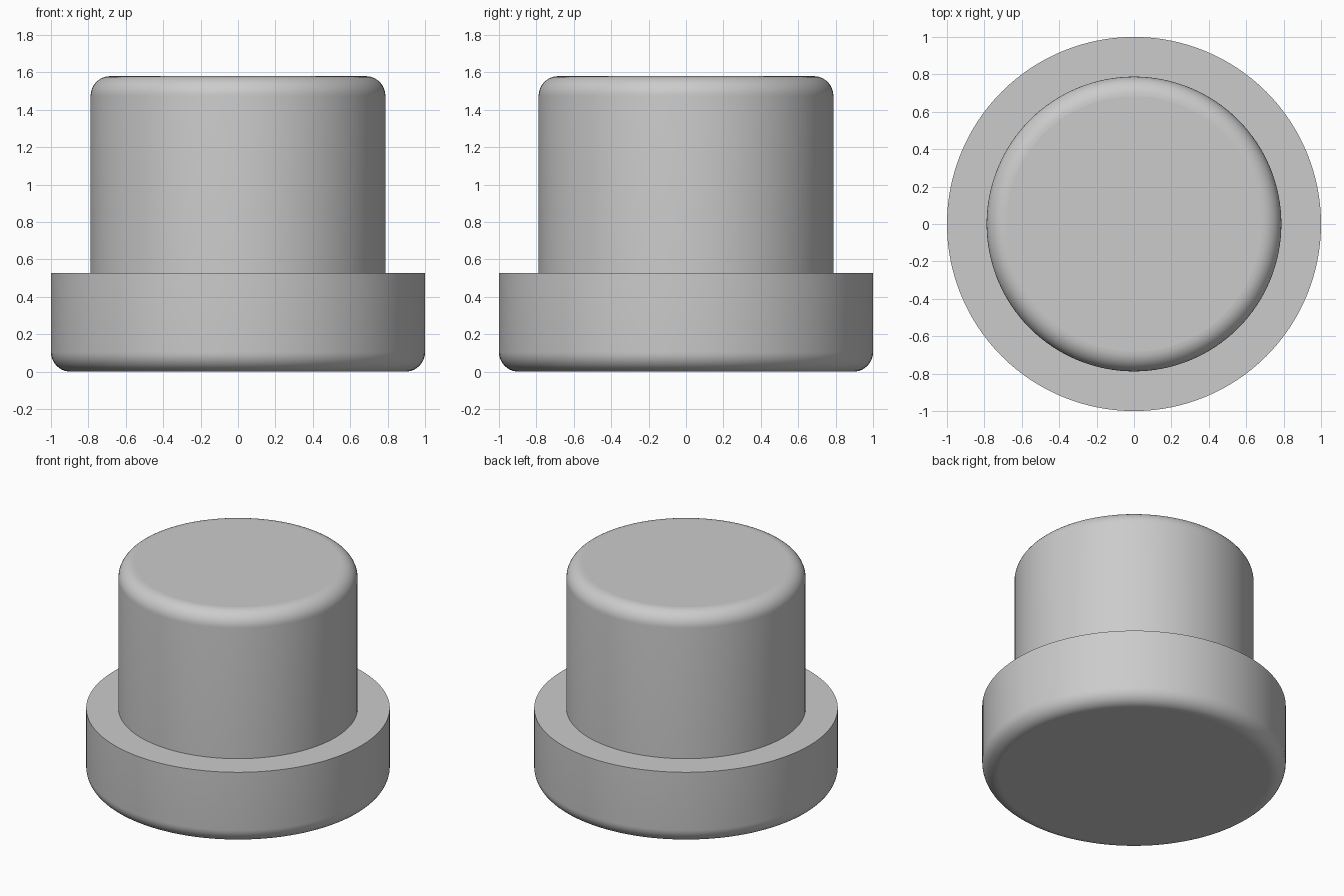
import bpy
import bmesh
import math

cube = bpy.data.objects.get("Cube")
if cube:
    bpy.data.objects.remove(cube, do_unlink=True)

SIDES = 128
BASE_R, BASE_TOP = 1.0, 0.527
PLUG_R, PLUG_TOP = 0.788, 1.58
FILLET = 0.105

grey = bpy.data.materials.new("plain grey")
grey.use_nodes = True
colour = (0.6, 0.6, 0.6, 1)
grey.diffuse_color = colour
grey.node_tree.nodes["Principled BSDF"].inputs["Base Color"].default_value = colour


def arc(r, z, start, steps=10):
    """Quarter-circle fillet around (r, z), from the start angle in degrees."""
    angles = [math.radians(start + 90 * i / steps) for i in range(steps + 1)]
    return [(r + FILLET * math.cos(a), z + FILLET * math.sin(a)) for a in angles]


def lathe(name, profile):
    """Closed solid of revolution about z, capped at both ends."""
    bm = bmesh.new()
    turn = [math.tau * i / SIDES for i in range(SIDES)]
    rings = [[bm.verts.new((r * math.cos(a), r * math.sin(a), z)) for a in turn]
             for r, z in profile]
    for low, high in zip(rings, rings[1:]):
        for i in range(SIDES):
            j = (i + 1) % SIDES
            bm.faces.new((low[i], low[j], high[j], high[i]))
    bm.faces.new(rings[0][::-1])
    bm.faces.new(rings[-1])
    bm.normal_update()
    mesh = bpy.data.meshes.new(name)
    bm.to_mesh(mesh)
    bm.free()
    mesh.materials.append(grey)
    obj = bpy.data.objects.new(name, mesh)
    bpy.context.collection.objects.link(obj)
    bpy.ops.object.select_all(action='DESELECT')
    obj.select_set(True)
    bpy.context.view_layer.objects.active = obj
    bpy.ops.object.shade_smooth_by_angle(angle=math.radians(30))
    # Keep the caps and the ledge flat
    for face in mesh.polygons:
        if abs(face.normal.z) > 0.999:
            face.use_smooth = False
    return obj


# Rounded foot, square ledge, then the narrower plug with a rounded top
lathe("stepped_plug",
      arc(BASE_R - FILLET, FILLET, -90)
      + [(BASE_R, BASE_TOP), (PLUG_R, BASE_TOP)]
      + arc(PLUG_R - FILLET, PLUG_TOP - FILLET, 0))
